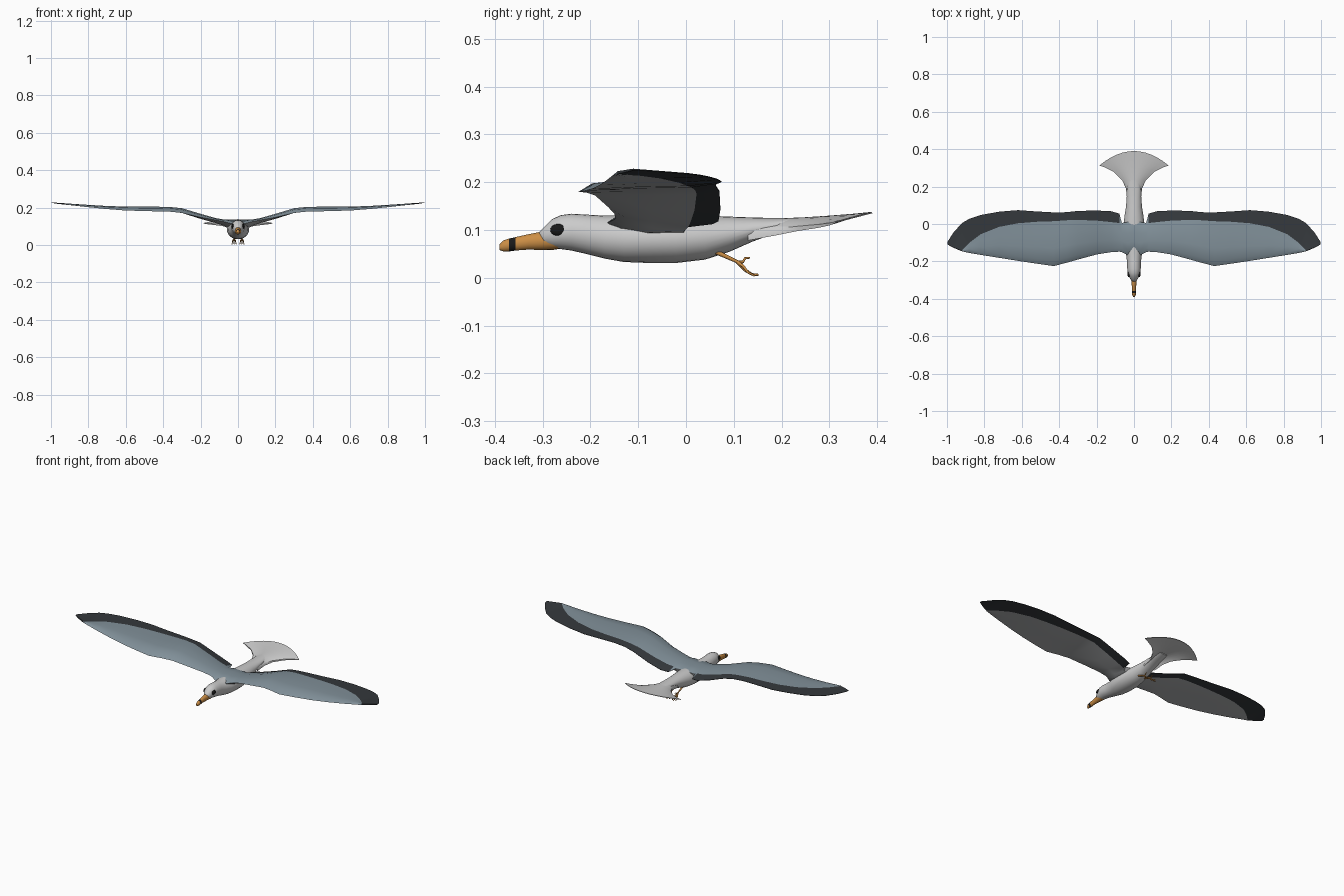
import bpy, bmesh, math

if "Cube" in bpy.data.objects:
    bpy.data.objects.remove(bpy.data.objects["Cube"])


def mat(name, r, g, b):
    m = bpy.data.materials.new(name)
    m.diffuse_color = (r, g, b, 1)
    m.use_nodes = True
    m.node_tree.nodes["Principled BSDF"].inputs["Base Color"].default_value = m.diffuse_color
    return m


white = mat("white_plumage", .8, .8, .8)
slate = mat("slate_plumage", .22, .28, .32)
dark = mat("dark_plumage", .035, .04, .045)
under = mat("under_plumage", .42, .43, .44)
orange = mat("orange_horn", .6, .27, .06)
black = mat("black", .01, .01, .01)


def smooth(ob, angle=50):
    bpy.ops.object.select_all(action='DESELECT')
    ob.select_set(True)
    bpy.context.view_layer.objects.active = ob
    bpy.ops.object.shade_smooth_by_angle(angle=math.radians(angle))


def loft(name, rings, mats, pick=lambda i, j: 0, caps=(True, True), mirror=False):
    """Skin closed rings of equal length; pick(i, j) gives the material slot."""
    bm = bmesh.new()
    rows = [[bm.verts.new(p) for p in r] for r in rings]
    n = len(rows[0])
    for i in range(len(rows) - 1):
        for j in range(n):
            k = (j + 1) % n
            f = bm.faces.new((rows[i][j], rows[i][k], rows[i + 1][k], rows[i + 1][j]))
            f.material_index = pick(i, j)
    if caps[0]:
        bm.faces.new(rows[0][::-1])
    if caps[1]:
        bm.faces.new(rows[-1]).material_index = pick(len(rows) - 2, 0)
    bmesh.ops.recalc_face_normals(bm, faces=bm.faces)
    me = bpy.data.meshes.new(name)
    bm.to_mesh(me)
    bm.free()
    for m in mats:
        me.materials.append(m)
    ob = bpy.data.objects.new(name, me)
    bpy.context.collection.objects.link(ob)
    smooth(ob)
    if mirror:
        md = ob.modifiers.new("Mirror", 'MIRROR')
        md.use_clip = True
    return ob


def oval(y, w, z0, z1, n=24):
    c, h = (z0 + z1) / 2, (z1 - z0) / 2
    return [(w * math.cos(a), y, c + h * math.sin(a))
            for a in (2 * math.pi * k / n for k in range(n))]


# Body and head: y, half width, bottom, top
body = [(-.308, .008, .078, .095), (-.297, .018, .068, .106), (-.28, .027, .062, .123),
        (-.262, .033, .060, .131), (-.24, .036, .057, .134), (-.205, .037, .049, .132),
        (-.17, .041, .040, .130), (-.13, .053, .033, .130), (-.08, .059, .031, .130),
        (-.02, .058, .031, .130), (.04, .051, .038, .130), (.09, .043, .054, .128),
        (.14, .039, .076, .126), (.19, .036, .094, .125), (.25, .028, .112, .126)]
loft("body", [oval(*s) for s in body], [white])

# Beak with a dark ring near the tip
beak = [(-.255, .022, .062, .088), (-.28, .019, .058, .095), (-.30, .015, .058, .097),
        (-.33, .012, .059, .091), (-.357, .0105, .057, .085), (-.370, .0105, .055, .082),
        (-.382, .009, .055, .078), (-.390, .004, .058, .070)]
loft("beak", [oval(*s, n=16) for s in beak], [orange, black],
     lambda i, j: 1 if i == 4 else 0)

# Tail fan: edge half width, edge y, centre y, edge z, centre z, thickness
fan = [(.037, .13, .13, .098, .124, .020), (.043, .19, .19, .103, .124, .014),
       (.064, .235, .24, .108, .126, .010), (.110, .280, .30, .112, .130, .007),
       (.155, .302, .35, .115, .134, .005), (.185, .313, .39, .118, .138, .003)]
rings = []
for w, ye, yc, ze, zc, t in fan:
    us = [k / 6 for k in range(-6, 7)]
    top = [(u * w, yc + (ye - yc) * u * u, zc + (ze - zc) * u * u) for u in us]
    rings.append(top + [(x, y, z - t) for x, y, z in top[::-1]])
loft("tail_fan", rings, [white])

# Wings: x, leading y, colour border y, trailing y, leading z, top z, bottom z, trailing z
wing = [(0, -.15, -.005, .01, .115, .134, .09, .125),
        (.035, -.165, -.005, .01, .115, .134, .09, .122),
        (.065, -.150, -.004, .006, .122, .136, .095, .118),
        (.078, -.148, .005, .055, .125, .137, .104, .114),
        (.12, -.150, .010, .068, .134, .144, .118, .120),
        (.20, -.163, .018, .072, .148, .167, .140, .145),
        (.30, -.190, .022, .070, .172, .197, .173, .182),
        (.36, -.207, .020, .063, .178, .203, .180, .192),
        (.43, -.225, .015, .062, .180, .205, .185, .197),
        (.52, -.212, .012, .067, .182, .205, .187, .199),
        (.62, -.197, .004, .074, .186, .206, .190, .202),
        (.72, -.181, -.015, .066, .194, .210, .197, .207),
        (.82, -.165, -.055, .048, .205, .216, .206, .212),
        (.88, -.155, -.100, .028, .213, .220, .212, .216),
        (.92, -.146, -.140, .005, .217, .223, .216, .219),
        (.965, -.127, -.122, -.045, .222, .226, .221, .223),
        (.997, -.110, -.108, -.095, .2265, .2285, .226, .227)]
rings = []
for x, yl, yb, yt, zl, zt, zb, ze in wing:
    at = lambda f: yl + (yb - yl) * f
    zm = .55 * zt + .45 * ze
    rings.append([(x, yl, zl), (x, at(.12), zl + .7 * (zt - zl)), (x, at(.4), zt),
                  (x, at(.72), zt - .001), (x, yb, zm), (x, yt, ze),
                  (x, yt, ze - .002), (x, yb, min(zb + .002, ze - .002)),
                  (x, at(.5), zb), (x, at(.15), (zb + zl) / 2 - .001)])


def wing_colour(i, j):
    if i >= 14 or (i >= 3 and j in (4, 5, 6)):
        return 1
    return 0 if j < 5 else 2


loft("wings", rings, [slate, dark, under], wing_colour, caps=(False, True), mirror=True)


def tube(name, pts, r):
    cu = bpy.data.curves.new(name, 'CURVE')
    cu.dimensions = '3D'
    cu.bevel_depth = r
    cu.bevel_resolution = 2
    cu.use_fill_caps = True
    sp = cu.splines.new('POLY')
    sp.points.add(len(pts) - 1)
    for k, p in enumerate(pts):
        sp.points[k].co = (*p, 1)
        sp.points[k].radius = 1 - .45 * k / (len(pts) - 1)
    cu.materials.append(orange)
    ob = bpy.data.objects.new(name, cu)
    bpy.context.collection.objects.link(ob)
    bpy.ops.object.select_all(action='DESELECT')
    ob.select_set(True)
    bpy.context.view_layer.objects.active = ob
    bpy.ops.object.convert(target='MESH')


# Eyes, legs and toes on both sides
for s, side in ((-1, "left"), (1, "right")):
    bpy.ops.mesh.primitive_uv_sphere_add(segments=20, ring_count=12, radius=1,
                                         location=(s * .0275, -.267, .100))
    eye = bpy.context.object
    eye.name = side + "_eye"
    eye.scale = (.008, .017, .0125)
    eye.data.materials.append(black)
    smooth(eye)
    x = s * .021
    tube(side + "_leg", [(x, .05, .060), (x, .085, .044), (x, .115, .030)], .0055)
    tube(side + "_middle_toe", [(x, .108, .033), (x, .124, .016), (x, .138, .007), (x, .152, .006)], .004)
    for d in (-1, 1):
        tube(f"{side}_toe_{'inner' if d * s < 0 else 'outer'}",
             [(x, .108, .033), (x + d * .007, .120, .024), (x + d * .010, .130, .011),
              (x + d * .011, .144, .004)], .0035)
    tube(side + "_hind_toe", [(x, .106, .033), (x, .119, .033), (x, .124, .041), (x, .134, .042)], .0035)
